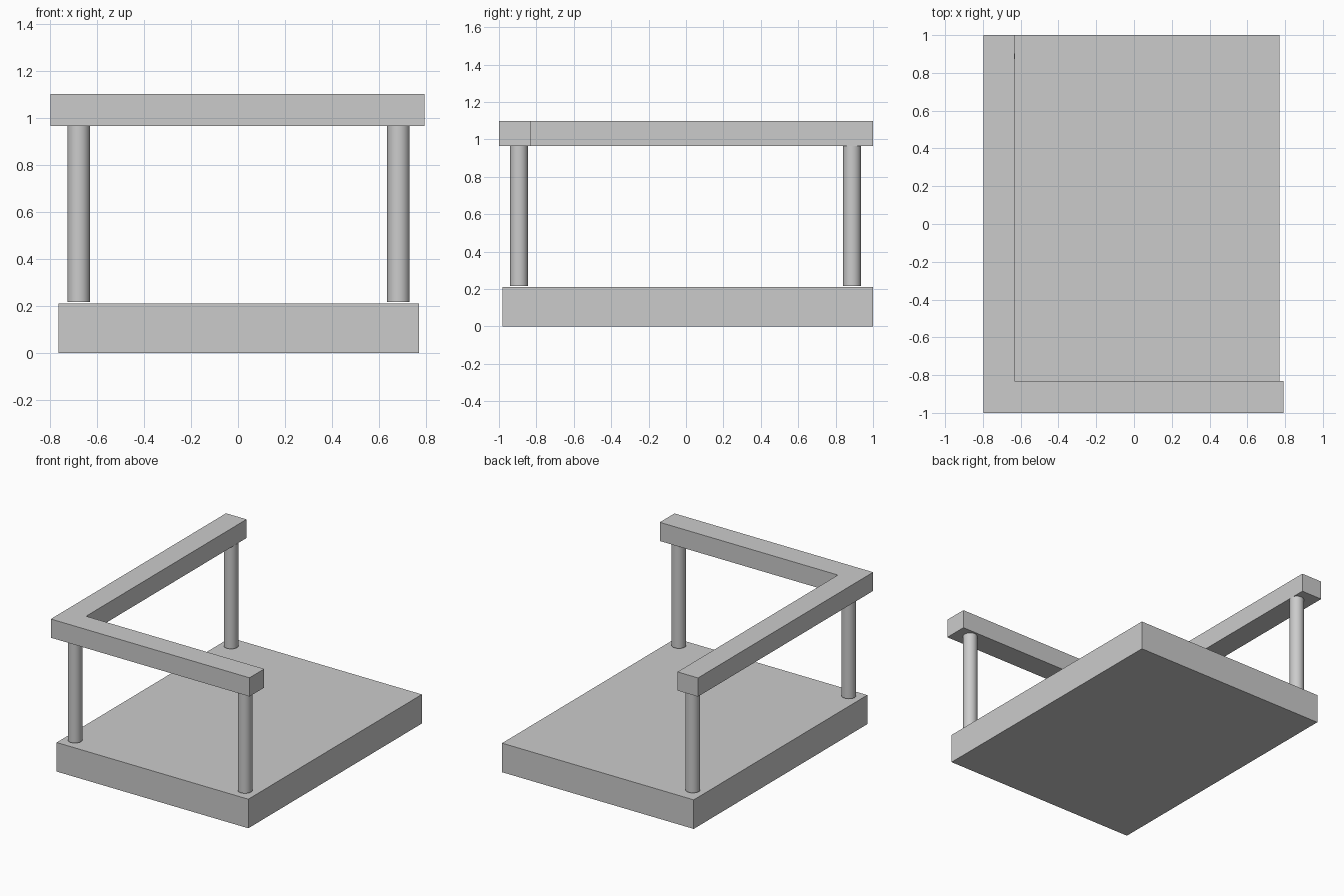
import bpy, bmesh
from math import radians

if "Cube" in bpy.data.objects:
    bpy.data.objects.remove(bpy.data.objects["Cube"])


def prism(name, outline, z0, z1):
    """Extrude a counter-clockwise plan outline from z0 to z1."""
    bm = bmesh.new()
    face = bm.faces.new([bm.verts.new((x, y, z0)) for x, y in outline])
    top = bmesh.ops.extrude_face_region(bm, geom=[face])["geom"]
    bmesh.ops.translate(bm, vec=(0, 0, z1 - z0),
                        verts=[v for v in top if isinstance(v, bmesh.types.BMVert)])
    bmesh.ops.recalc_face_normals(bm, faces=bm.faces)
    mesh = bpy.data.meshes.new(name)
    bm.to_mesh(mesh)
    bm.free()
    obj = bpy.data.objects.new(name, mesh)
    bpy.context.collection.objects.link(obj)
    return obj


def post(name, x, y, z0=0.217, z1=0.966, radius=0.048):
    bpy.ops.mesh.primitive_cylinder_add(vertices=32, radius=radius, depth=z1 - z0,
                                        location=(x, y, (z0 + z1) / 2))
    bpy.context.object.name = name
    bpy.ops.object.shade_smooth_by_angle(angle=radians(30))


# Base slab
prism("base_slab", [(-0.762, -0.982), (0.77, -0.982), (0.77, 1.0), (-0.762, 1.0)], 0, 0.21)

# L-shaped handrail along the front and left sides
prism("handrail", [(-0.796, -1.0), (0.792, -1.0), (0.792, -0.832),
                   (-0.632, -0.832), (-0.632, 1.0), (-0.796, 1.0)], 0.965, 1.1)

# Round posts at the corner and both rail ends
for name, x, y in (("corner_post", -0.677, -0.893),
                   ("front_right_post", 0.682, -0.893),
                   ("back_left_post", -0.677, 0.888)):
    post(name, x, y)
